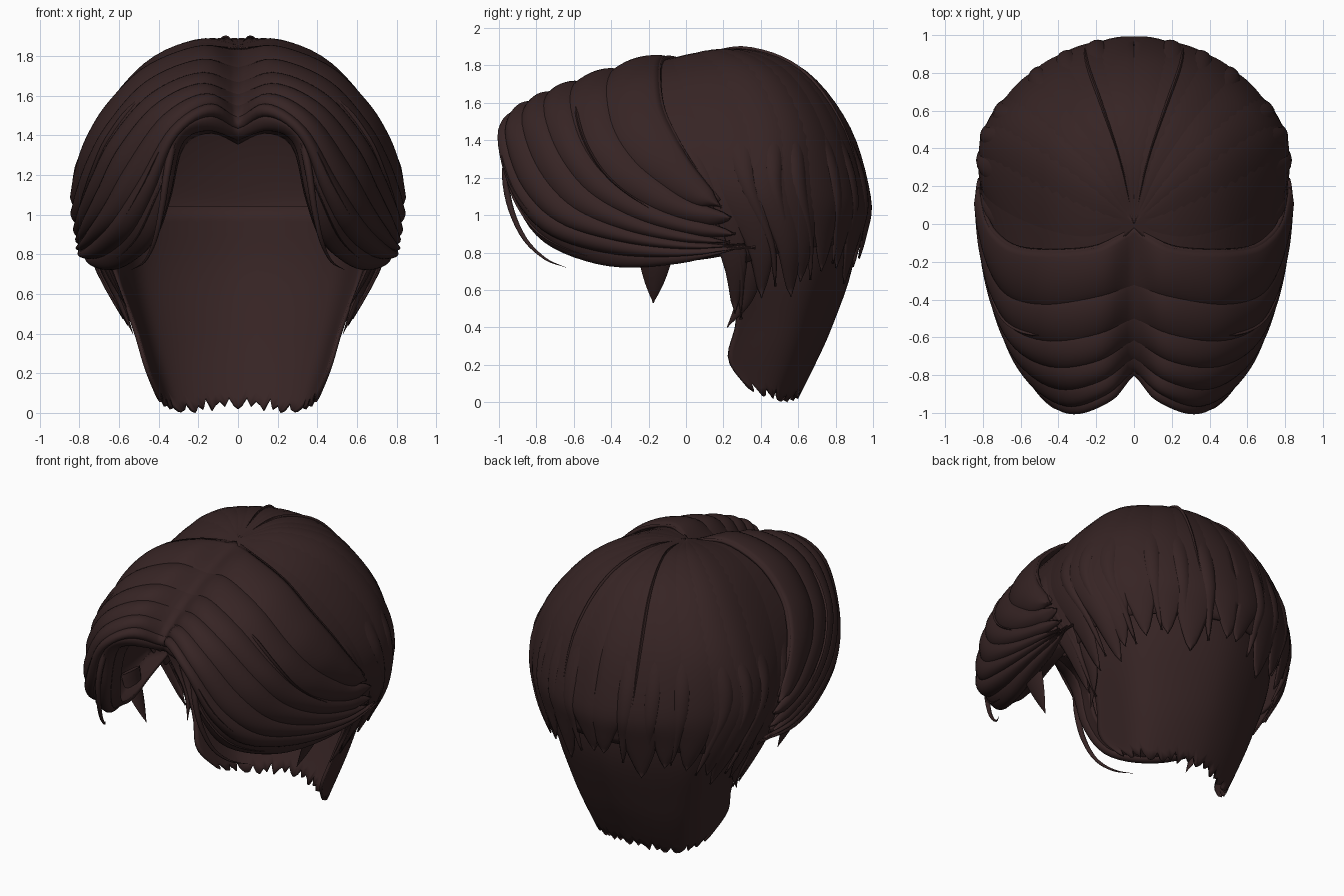
import bpy, bmesh, math, random
from mathutils import Vector as V

if "Cube" in bpy.data.objects:
    bpy.data.objects.remove(bpy.data.objects["Cube"])

random.seed(4)
brown = bpy.data.materials.new("dark_brown_hair")
brown.diffuse_color = (0.037, 0.0175, 0.0175, 1)
brown.use_nodes = True
brown.node_tree.nodes["Principled BSDF"].inputs["Base Color"].default_value = brown.diffuse_color


def spline(p, t):
    """Catmull-Rom point at t along the list p."""
    n = len(p)
    i = max(0, min(n - 2, int(math.floor(t))))
    f = t - i
    a = p[i - 1] if i else p[0] * 2 - p[1]
    b, c = p[i], p[i + 1]
    d = p[i + 2] if i + 2 < n else p[-1] * 2 - p[-2]
    return 0.5 * (2 * b + (c - a) * f + (2 * a - 5 * b + 4 * c - d) * f * f
                  + (3 * b - a - 3 * c + d) * f ** 3)


def surf(g, u, v):
    return spline([spline(r, v * (len(r) - 1)) for r in g], u)


def normal(g, u, v):
    v = max(v, 0.04)
    e = 0.01
    du = surf(g, u + e, v) - surf(g, u - e, v)
    dv = surf(g, u, v + e) - surf(g, u, v - e)
    return dv.cross(du).normalized()


def finish(name, bm, thick=0.0):
    me = bpy.data.meshes.new(name)
    bm.to_mesh(me)
    bm.free()
    ob = bpy.data.objects.new(name, me)
    bpy.context.collection.objects.link(ob)
    me.materials.append(brown)
    bpy.ops.object.select_all(action='DESELECT')
    ob.select_set(True)
    bpy.context.view_layer.objects.active = ob
    bpy.ops.object.shade_smooth_by_angle(angle=math.radians(50))
    m = ob.modifiers.new("mirror", 'MIRROR')
    m.use_clip = True
    if thick:
        s = ob.modifiers.new("thickness", 'SOLIDIFY')
        s.thickness, s.offset = thick, -1
    return ob


def grid(name, fn, nu, nv, thick, at_part):
    bm = bmesh.new()
    vs = [[bm.verts.new(fn(i / nu, j / nv)) for j in range(nv + 1)] for i in range(nu + 1)]
    if at_part:                       # close the surface along the parting
        for col in vs:
            col[0].co.x = 0
    for i in range(nu):
        for j in range(nv):
            bm.faces.new((vs[i][j], vs[i][j + 1], vs[i + 1][j + 1], vs[i + 1][j]))
    return finish(name, bm, thick)


def sheet(name, g, u0, u1, vend, inset, nu=40, nv=28, jag=0.0, thick=0.02):
    """Smooth base layer, optionally with a ragged lower edge."""
    ends = [vend - jag * random.random() for _ in range(nu + 1)]

    def fn(s, t):
        u, v = u0 + (u1 - u0) * s, ends[round(s * nu)] * t
        return surf(g, u, v) - normal(g, u, v) * inset
    return grid(name, fn, nu, nv, thick, g is fringe)


def lock(name, g, u0, u1, vend, h, v0=0.0, taper=0.3, drift=0.0, nu=8, nv=28, sink=0.014, late=0.0):
    """Bulging lock lying on a guide surface, narrowing to a tip; late delays the bulge."""
    def fn(s, t):
        v = v0 + (vend - v0) * t
        w = max(0.01, min(1, (1 - t) / taper) ** 0.65)
        u = (u0 + u1) / 2 + (u1 - u0) * (s - 0.5) * w + drift * t * t
        rise = min(1, (v - v0) * 8 + 0.15) * (0.3 + 0.7 * w)
        if late:
            rise *= 0.25 + 0.75 * min(1, (v / late) ** 3)
        lift = (h + sink) * math.sin(math.pi * s) ** 0.7 * rise - sink
        p = surf(g, u, v) + normal(g, u, v) * lift
        p.x = max(p.x, 0.0)
        return p
    return grid(name, fn, nu, nv, 0.008, g is fringe and v0 == 0)


def strand(name, pts, r, flat=1.0, sides=8, n=20):
    """Free-hanging tapered strand."""
    pts = [V(p) for p in pts]
    bm = bmesh.new()
    rings = []
    for k in range(n + 1):
        t = k / n * (len(pts) - 1)
        c = spline(pts, t)
        d = (spline(pts, t + 0.02) - spline(pts, t - 0.02)).normalized()
        a = d.cross(V((1, 0, 0))).normalized()
        b = d.cross(a)
        rr = r * max(0.03, 1 - (k / n) ** 1.6)
        rings.append([bm.verts.new(c + a * rr * math.cos(q) + b * rr * flat * math.sin(q))
                      for q in (2 * math.pi * i / sides for i in range(sides))])
    for x, y in zip(rings, rings[1:]):
        for i in range(sides):
            j = (i + 1) % sides
            bm.faces.new((x[i], x[j], y[j], y[i]))
    bm.faces.new(rings[0])
    bm.faces.new(rings[-1])
    bmesh.ops.recalc_face_normals(bm, faces=bm.faces)
    return finish(name, bm)


def rows(data):
    return [[V(p) for p in r] for r in data]


def flip(r):
    return [V((-p.x, p.y, p.z)) for p in r]


# Curtain fringe guides, from the centre parting to the tips, front row first
fringe = rows([
    [(0, -.78, 1.38), (.15, -.89, 1.44), (.29, -.92, 1.37), (.36, -.90, 1.1),
     (.45, -.76, .87), (.60, -.45, .745), (.72, -.1, .745), (.79, .3, .82)],
    [(0, -.80, 1.48), (.15, -.92, 1.54), (.33, -.98, 1.42), (.48, -.90, 1.15),
     (.61, -.71, .95), (.71, -.4, .85), (.78, -.05, .81), (.80, .32, .83)],
    [(0, -.63, 1.61), (.2, -.74, 1.65), (.42, -.77, 1.54), (.60, -.69, 1.32),
     (.70, -.53, 1.12), (.77, -.28, .98), (.80, 0, .90), (.81, .29, .86)],
    [(0, -.36, 1.74), (.2, -.42, 1.77), (.46, -.46, 1.66), (.65, -.42, 1.45),
     (.75, -.3, 1.27), (.80, -.12, 1.13), (.82, .03, 1.05), (.83, .19, 1.02)],
    [(0, -.02, 1.85), (.2, -.12, 1.86), (.46, -.14, 1.76), (.645, -.12, 1.59),
     (.75, -.05, 1.43), (.80, .03, 1.29), (.82, .12, 1.17), (.83, .21, 1.05)]])
# Rolled-in inner edge
fringe.insert(0, [V((p.x * .91, p.y + .13, p.z - .06 * (p.z - .72))) for p in fringe[0]])

# Crown guides, fanning from the whorl round to the back
crown = rows([
    [(0, -.02, 1.855), (.25, -.22, 1.80), (.48, -.24, 1.67), (.69, -.14, 1.42), (.795, .04, 1.12), (.74, .22, .78), (.55, .24, .40)],
    [(0, 0, 1.86), (.23, .16, 1.88), (.48, .32, 1.76), (.70, .45, 1.47), (.80, .48, 1.15), (.72, .56, .85), (.60, .56, .60)],
    [(0, 0, 1.86), (.12, .3, 1.89), (.28, .57, 1.77), (.42, .76, 1.48), (.47, .85, 1.12), (.44, .83, .88), (.39, .80, .65)],
    [(0, 0, 1.86), (0, .35, 1.89), (0, .65, 1.77), (0, .88, 1.47), (0, .985, 1.1), (0, .965, .9), (0, .91, .68)]])
crown += [flip(crown[2]), flip(crown[1])]

# Nape guides
nape = rows([
    [(.70, .22, 1.04), (.63, .28, .7), (.53, .27, .42), (.47, .23, .22), (.40, .36, .05)],
    [(.50, .72, 1.04), (.48, .70, .72), (.42, .62, .4), (.37, .56, .2), (.30, .50, .0)],
    [(0, .92, 1.04), (0, .89, .72), (0, .78, .4), (0, .69, .2), (0, .59, 0)]])
nape.append(flip(nape[1]))

# Base layers
sheet("fringe_base", fringe, 0, 5, .96, .012, nu=44)
sheet("crown_base", crown, 0, 3, .86, .006, nu=44)
sheet("nape_base", nape, 0, 2, 1.0, 0, nu=30, nv=16, jag=.09)

# Fringe locks
edges = [.6, 1.6, 2.15, 2.6, 3.05, 3.5, 4.1, 4.9]
ends = [1.0, 1.02, 1.0, .97, 1.0, 1.03, 1.0]
for k, end in enumerate(ends):
    lock(f"fringe_lock_{k}", fringe, edges[k] - .08, edges[k + 1] + .08, end,
         .022 if k else .012, taper=.10, nu=10, nv=40)
# Fine strands lying on the fringe
for k, (u, h) in enumerate([(1.45, .018), (1.95, .026), (3.6, .026)]):
    lock(f"fringe_strand_{k}", fringe, u - .05, u + .05, .92, h, .25, .8, -.3, nu=4)

# Crown locks with pointed lower tips, smooth above
n = 8
for k in range(n):
    c = 3 * (k + .5) / n
    lock(f"crown_lock_{k}", crown, c - .28, c + .28, random.uniform(.93, 1.04), .010,
         taper=.24, drift=random.uniform(-.12, .12), late=.8, sink=.008)
for k in range(7):
    c = .15 + 2.8 * k / 7 + random.uniform(-.1, .1)
    lock(f"crown_tip_{k}", crown, c - .12, c + .14, random.uniform(.9, 1.0), .015, .5, .75,
         random.uniform(-.1, .14), nv=16, nu=6)
# Fine strands lying on the crown
lock("crown_strand", crown, 2.36, 2.44, .85, .010, .03, .6, .12, nu=4)

# Loose hanging strands, sideburns and locks behind the ears
strand("loose_strand", [(.33, -.95, 1.36), (.36, -.965, 1.2), (.385, -.935, 1.03), (.42, -.86, .87),
                        (.47, -.75, .765), (.54, -.64, .72)], .02)
strand("sideburn", [(.69, -.16, .84), (.66, -.165, .74), (.61, -.17, .63), (.56, -.175, .53)], .10, .25)
strand("ear_lock", [(.70, .30, .88), (.65, .33, .7), (.59, .31, .55), (.53, .22, .40)], .09, .45)
